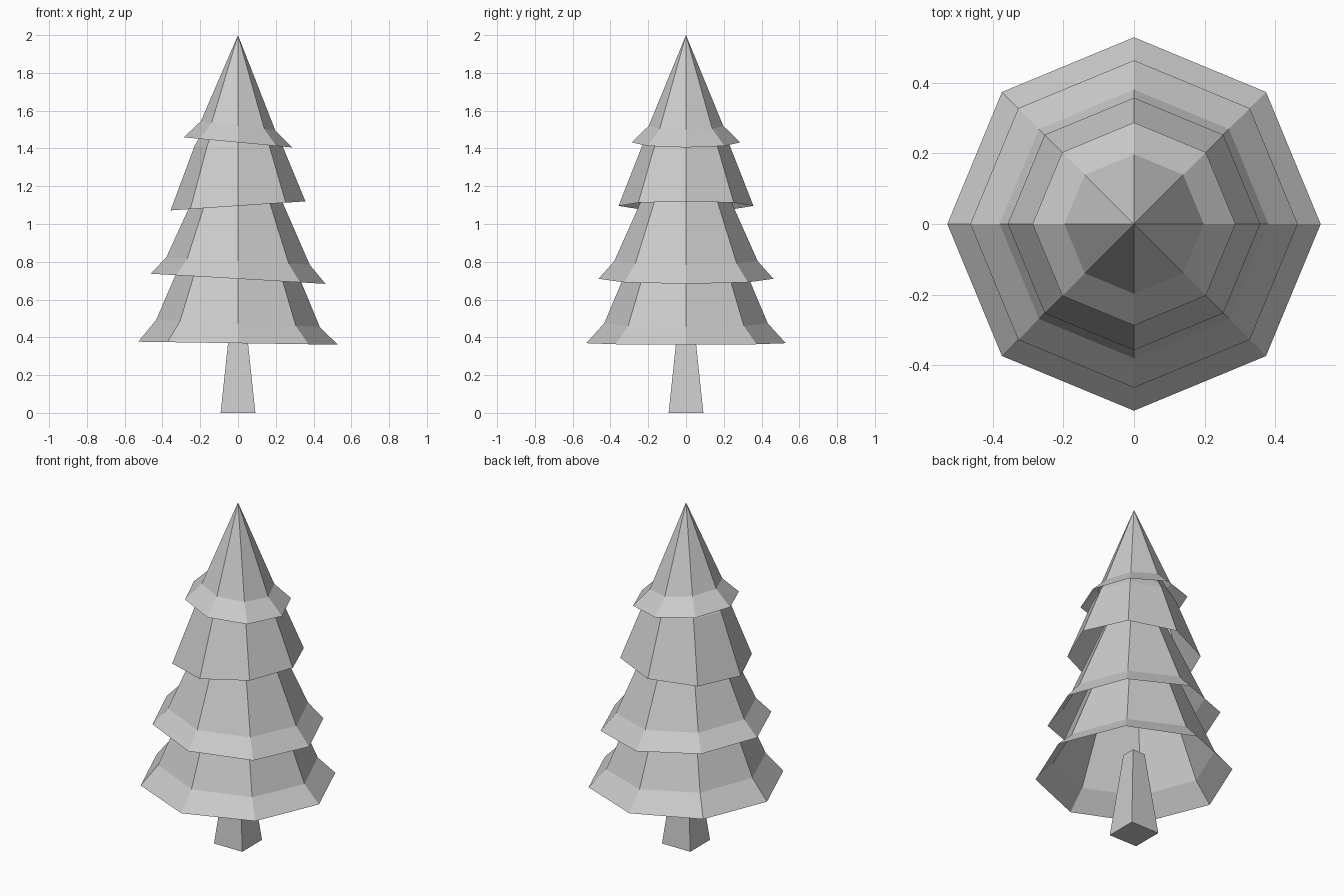
import bpy, bmesh, math

if "Cube" in bpy.data.objects:
    bpy.data.objects.remove(bpy.data.objects["Cube"])

SIDES = 8


def make_object(name, bm):
    bmesh.ops.recalc_face_normals(bm, faces=bm.faces)
    mesh = bpy.data.meshes.new(name)
    bm.to_mesh(mesh)
    bm.free()
    obj = bpy.data.objects.new(name, mesh)
    bpy.context.collection.objects.link(obj)
    return obj


def foliage_tier(name, apex_z, rings):
    """Hollow eight-sided skirt; each ring is (radius, height, tilt along x)."""
    bm = bmesh.new()
    apex = bm.verts.new((0, 0, apex_z))
    loops = []
    for r, z, tilt in rings:
        loop = []
        for i in range(SIDES):
            a = 2 * math.pi * i / SIDES
            x, y = r * math.cos(a), r * math.sin(a)
            loop.append(bm.verts.new((x, y, z - tilt * x)))
        loops.append(loop)
    for i in range(SIDES):
        j = (i + 1) % SIDES
        bm.faces.new((apex, loops[0][i], loops[0][j]))
        for upper, lower in zip(loops, loops[1:]):
            bm.faces.new((upper[i], lower[i], lower[j], upper[j]))
    obj = make_object(name, bm)
    # open shell: make sure the normals point outward
    if obj.data.polygons[0].normal.z < 0:
        obj.data.flip_normals()
    return obj


# Foliage, top to bottom: upper slope ring, then flared rim
foliage_tier("foliage_top", 2.0, [(0.197, 1.52, 0.12), (0.287, 1.432, 0.093)])
foliage_tier("foliage_upper", 1.82, [(0.23, 1.42, -0.03), (0.357, 1.096, -0.067)])
foliage_tier("foliage_lower", 1.655, [(0.38, 0.803, 0.05), (0.463, 0.71, 0.058)])
foliage_tier("foliage_bottom", 1.50, [(0.433, 0.474, 0.043), (0.528, 0.369, 0.015)])

# Tapered square trunk reaching up into the lowest skirt
bm = bmesh.new()
bmesh.ops.create_cube(bm, size=2)
for v in bm.verts:
    top = v.co.z > 0
    half = 0.04 if top else 0.092
    v.co = (v.co.x * half, v.co.y * half, 0.49 if top else 0.0)
make_object("trunk", bm)
